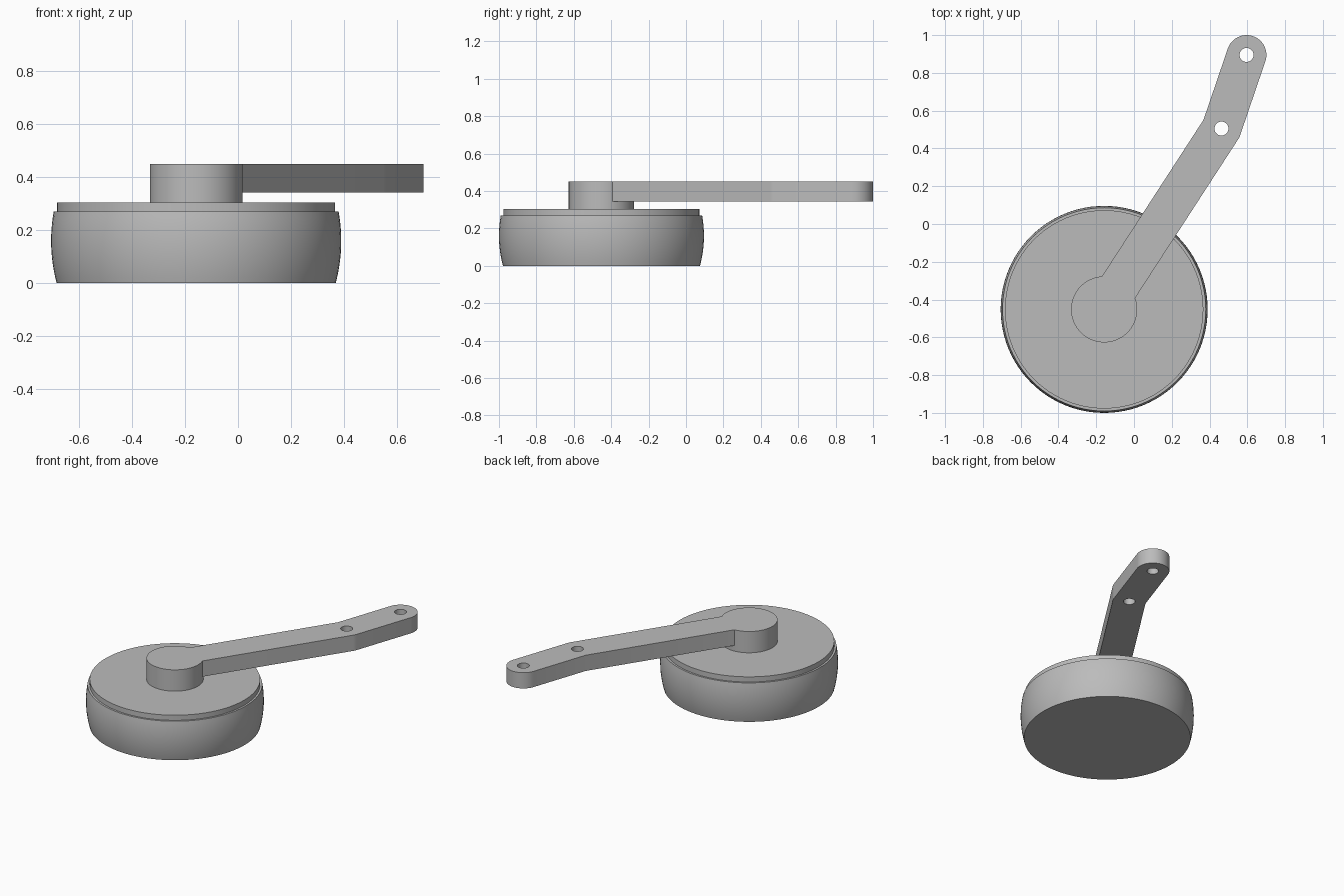
import bpy
import bmesh
from math import pi, cos, sin, atan2, tan
from mathutils import Vector, Matrix

if "Cube" in bpy.data.objects:
    bpy.data.objects.remove(bpy.data.objects["Cube"], do_unlink=True)

GREY = (0.5, 0.5, 0.5, 1.0)
mat = bpy.data.materials.new("plain grey")
mat.use_nodes = True
mat.diffuse_color = GREY
mat.node_tree.nodes["Principled BSDF"].inputs["Base Color"].default_value = GREY

AXLE = Vector((-0.158, -0.452))    # wheel and hub centre
BEND = Vector((0.463, 0.505))      # middle hole and kink of the arm
TIP = Vector((0.596, 0.895))       # end hole
ARM_R, HUB_R, HOLE_R = 0.105, 0.175, 0.037
ARM_Z, TOP_Z, DISC_Z, TYRE_Z = 0.343, 0.45, 0.305, 0.27


def finish(name, bm):
    bmesh.ops.recalc_face_normals(bm, faces=bm.faces)
    mesh = bpy.data.meshes.new(name)
    bm.to_mesh(mesh)
    bm.free()
    obj = bpy.data.objects.new(name, mesh)
    bpy.context.collection.objects.link(obj)
    mesh.materials.append(mat)
    return obj


def activate(obj):
    bpy.ops.object.select_all(action='DESELECT')
    obj.select_set(True)
    bpy.context.view_layer.objects.active = obj


def smooth(obj):
    activate(obj)
    bpy.ops.object.shade_smooth_by_angle(angle=pi / 6)


def prism(name, outline, z0, z1):
    bm = bmesh.new()
    face = bm.faces.new([bm.verts.new((p.x, p.y, z0)) for p in outline])
    ext = bmesh.ops.extrude_face_region(bm, geom=[face])
    verts = [g for g in ext["geom"] if isinstance(g, bmesh.types.BMVert)]
    bmesh.ops.translate(bm, verts=verts, vec=(0, 0, z1 - z0))
    return finish(name, bm)


def arc(centre, radius, a0, a1, steps):
    return [centre + radius * Vector((cos(a), sin(a)))
            for a in (a0 + (a1 - a0) * i / steps for i in range(steps + 1))]


def cylinder(name, centre, radius, z0, z1, sides):
    return prism(name, arc(centre, radius, 0, 2 * pi, sides)[:-1], z0, z1)


def boolean(target, other, operation):
    activate(target)
    mod = target.modifiers.new(operation.lower(), 'BOOLEAN')
    mod.operation, mod.object, mod.solver = operation, other, 'EXACT'
    bpy.ops.object.modifier_apply(modifier=mod.name)
    bpy.data.objects.remove(other, do_unlink=True)


# Wheel: bulging tyre wall with a stepped top disc, turned about the axle
wall = [TYRE_Z * i / 12 for i in range(13)]
profile = [(0, 0)] + [(0.548 - 0.82 * (z - 0.16) ** 2, z) for z in wall]
profile += [(0.525, TYRE_Z), (0.525, DISC_Z), (0, DISC_Z)]
bm = bmesh.new()
pts = [bm.verts.new((AXLE.x + r, AXLE.y, z)) for r, z in profile]
edges = [bm.edges.new(pair) for pair in zip(pts, pts[1:])]
bmesh.ops.spin(bm, geom=pts + edges, cent=(*AXLE, 0), axis=(0, 0, 1),
               angle=2 * pi, steps=96, use_duplicate=False)
bmesh.ops.remove_doubles(bm, verts=bm.verts, dist=0.0005)
smooth(finish("wheel", bm))

# Arm: constant width, rounded tip, rounded outside of the kink
d1, d2 = (BEND - AXLE).normalized(), (TIP - BEND).normalized()
a1, a2 = atan2(d1.y, d1.x), atan2(d2.y, d2.x)
left1 = Vector((-d1.y, d1.x)) * ARM_R
inner = BEND + left1 - d1 * ARM_R * tan((a2 - a1) / 2)
outline = [AXLE - left1]
outline += arc(BEND, ARM_R, a1 - pi / 2, a2 - pi / 2, 5)
outline += arc(TIP, ARM_R, a2 - pi / 2, a2 + pi / 2, 28)
outline += [inner, AXLE + left1]
arm = prism("swing_arm_with_hub", outline, ARM_Z, TOP_Z)

# Hub joined to the arm, then the two bolt holes
boolean(arm, cylinder("hub", AXLE, HUB_R, DISC_Z, TOP_Z, 64), 'UNION')
for centre in (BEND, TIP):
    cutter = cylinder("hole_cutter", centre, HOLE_R, ARM_Z - 0.1, TOP_Z + 0.1, 32)
    cutter.hide_render = True
    boolean(arm, cutter, 'DIFFERENCE')
smooth(arm)
